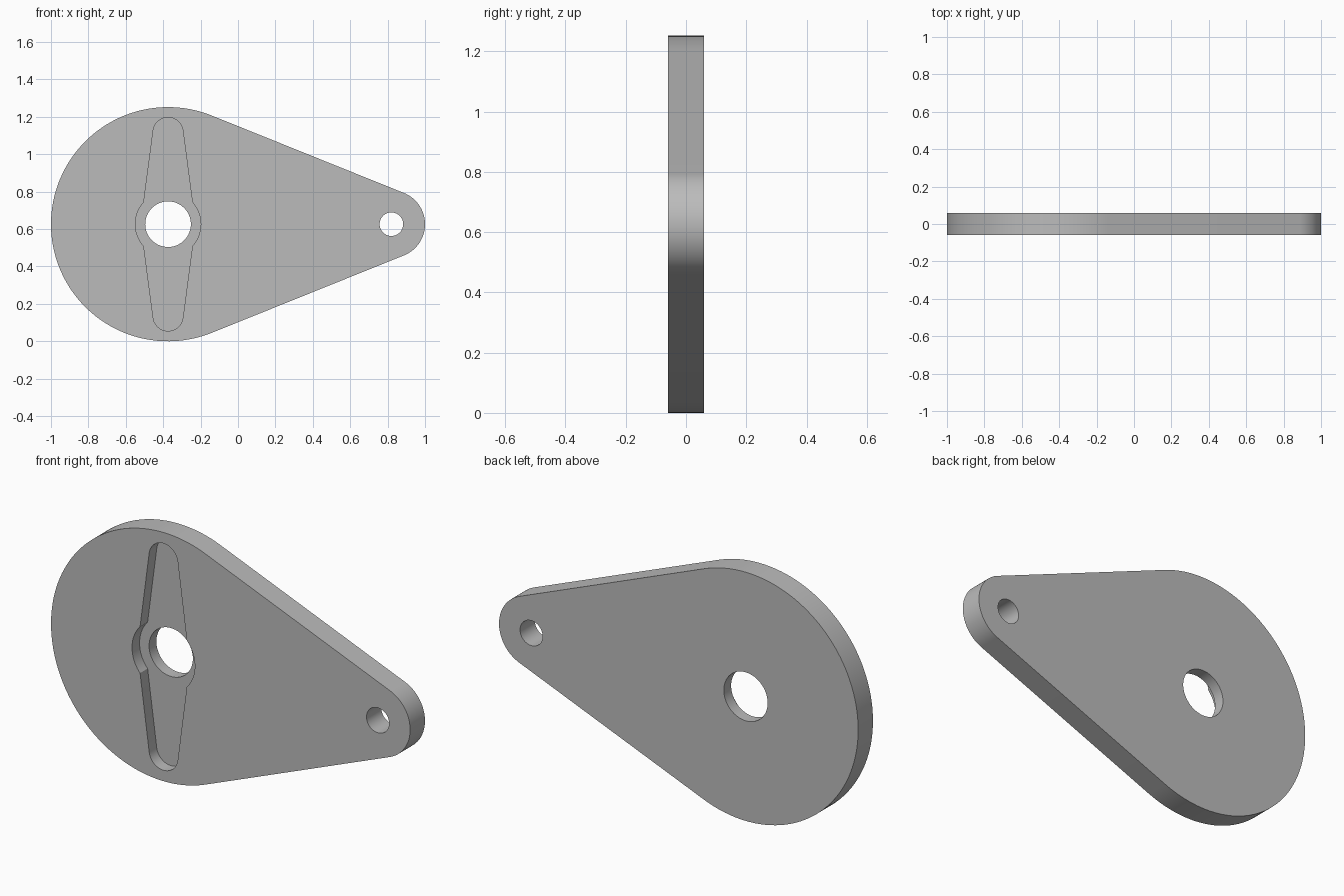
import bpy, bmesh
from math import acos, cos, sin, radians, degrees

cube = bpy.data.objects.get("Cube")
if cube:
    bpy.data.objects.remove(cube, do_unlink=True)

HALF = 0.059                  # half the plate thickness
FLOOR = 0.001                 # y of the recess floor
BIG_X, BIG_R = -0.374, 0.626  # wide end
TIP_X, TIP_R = 0.82, 0.18     # narrow end
MID_Z = BIG_R

grey = bpy.data.materials.new("plain grey")
grey.use_nodes = True
colour = (0.5, 0.5, 0.5, 1)
grey.diffuse_color = colour
grey.node_tree.nodes["Principled BSDF"].inputs["Base Color"].default_value = colour


def arc(x, z, r, start, end, steps):
    """Points on an arc in the xz plane, angles in degrees."""
    angles = [radians(start + (end - start) * i / steps) for i in range(steps + 1)]
    return [(x + r * cos(a), z + r * sin(a)) for a in angles]


def prism(name, outline, y0, y1):
    """Solid made by extruding an xz outline from y0 to y1."""
    bm = bmesh.new()
    face = bm.faces.new([bm.verts.new((x, y0, z)) for x, z in outline])
    extruded = bmesh.ops.extrude_face_region(bm, geom=[face], use_keep_orig=True)
    verts = [g for g in extruded["geom"] if isinstance(g, bmesh.types.BMVert)]
    bmesh.ops.translate(bm, verts=verts, vec=(0, y1 - y0, 0))
    bmesh.ops.recalc_face_normals(bm, faces=bm.faces)
    mesh = bpy.data.meshes.new(name)
    bm.to_mesh(mesh)
    bm.free()
    mesh.materials.append(grey)
    obj = bpy.data.objects.new(name, mesh)
    bpy.context.collection.objects.link(obj)
    return obj


# Teardrop plate: two arcs joined by their common tangents
t = degrees(acos((BIG_R - TIP_R) / (TIP_X - BIG_X)))
plate = prism("lever_plate",
              arc(TIP_X, MID_Z, TIP_R, -t, t, 40)
              + arc(BIG_X, MID_Z, BIG_R, t, 360 - t, 96), -HALF, HALF)

# Recess for a two-armed horn: hub arcs alternating with rounded arm tips
horn = []
for turn, side in ((0, 1), (180, -1)):
    horn += arc(BIG_X, MID_Z, 0.175, turn - 42, turn + 42, 20)
    horn += arc(BIG_X, MID_Z + side * 0.491, 0.08, turn + 8, turn + 172, 24)

cutters = [
    prism("horn_recess_cutter", horn, -0.2, FLOOR),
    prism("hub_hole_cutter", arc(BIG_X, MID_Z, 0.122, 0, 354.375, 63), -0.3, 0.3),
    prism("pin_hole_cutter", arc(TIP_X, MID_Z, 0.063, 0, 352.5, 47), -0.3, 0.3),
]

# Cut the plate, then drop the cutters
bpy.ops.object.select_all(action="DESELECT")
bpy.context.view_layer.objects.active = plate
plate.select_set(True)
for cutter in cutters:
    cutter.hide_render = True
    mod = plate.modifiers.new(cutter.name, "BOOLEAN")
    mod.operation = "DIFFERENCE"
    mod.solver = "EXACT"
    mod.object = cutter
    bpy.ops.object.modifier_apply(modifier=mod.name)
    bpy.data.objects.remove(cutter, do_unlink=True)

bpy.ops.object.shade_smooth_by_angle(angle=radians(25))
